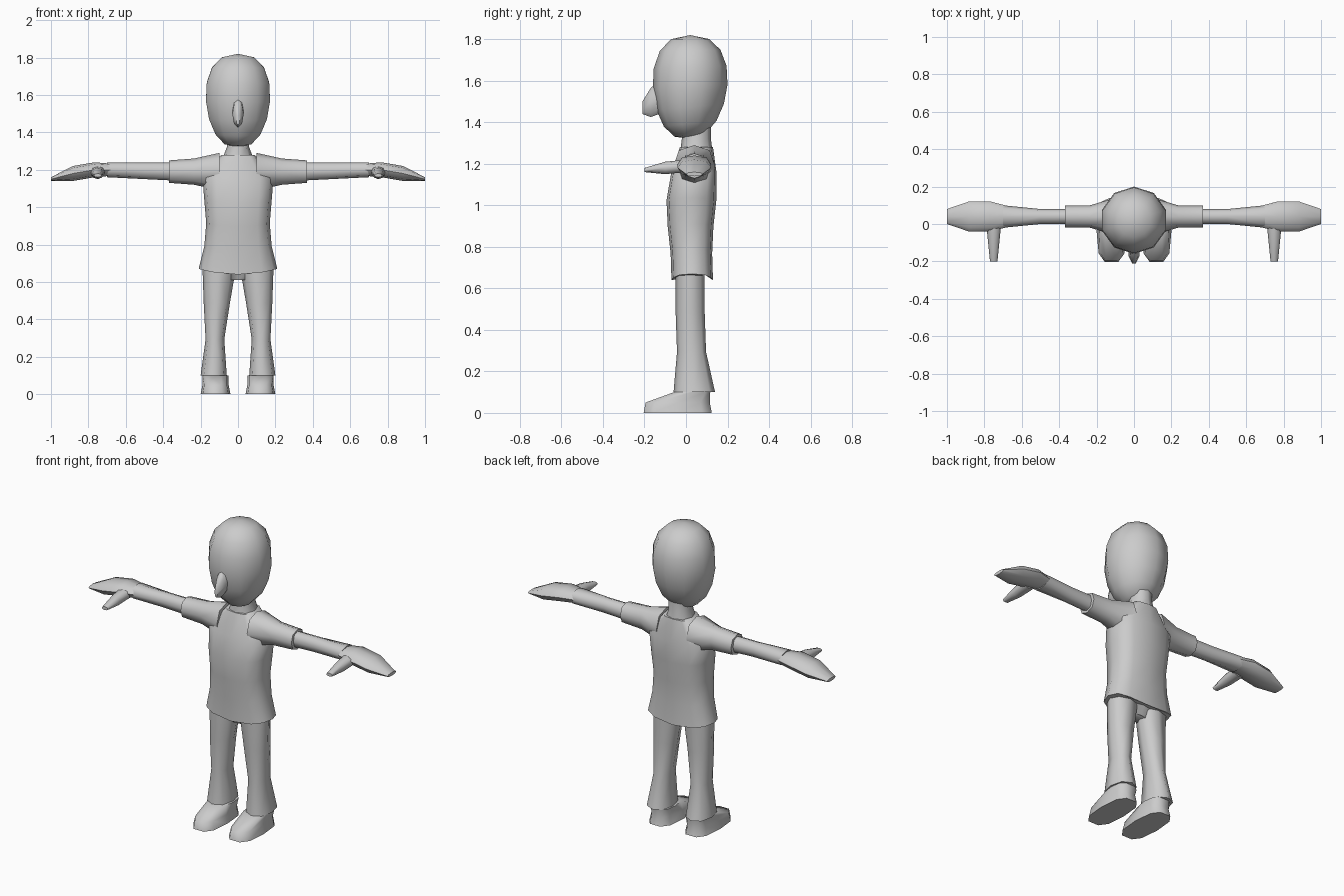
import bpy
import bmesh
from math import cos, sin, pi, copysign

if "Cube" in bpy.data.objects:
    bpy.data.objects.remove(bpy.data.objects["Cube"], do_unlink=True)

grey = bpy.data.materials.new("plain grey")
grey.use_nodes = True
colour = (.6, .6, .6, 1)
grey.diffuse_color = colour
grey.node_tree.nodes["Principled BSDF"].inputs["Base Color"].default_value = colour


def finish(name, bm, mirror=False):
    """Turn the bmesh into a smooth shaded object, mirrored across x if asked."""
    bmesh.ops.recalc_face_normals(bm, faces=bm.faces)
    mesh = bpy.data.meshes.new(name)
    bm.to_mesh(mesh)
    bm.free()
    mesh.materials.append(grey)
    obj = bpy.data.objects.new(name, mesh)
    bpy.context.collection.objects.link(obj)
    bpy.ops.object.select_all(action="DESELECT")
    obj.select_set(True)
    bpy.context.view_layer.objects.active = obj
    bpy.ops.object.shade_smooth_by_angle(angle=pi / 3)
    if mirror:
        obj.modifiers.new("mirror", "MIRROR")


def sample(track, t):
    """Read a single value, or a row of evenly spaced values, at t."""
    if not isinstance(track, tuple):
        return track
    place = t * (len(track) - 1)
    index = min(int(place), len(track) - 2)
    return track[index] + (track[index + 1] - track[index]) * (place - index)


def rounded(value, power):
    return copysign(abs(value) ** power, value)


def tube(name, axis, start, end, centre, radius, sides=8, power=.85, bow=0, mirror=False):
    """Skin rounded sections along an axis; centre and radius each hold two tracks."""
    tracks = centre + radius
    count = max(len(track) for track in tracks if isinstance(track, tuple))
    bm = bmesh.new()
    rings = []
    for step in range(count):
        t = step / (count - 1)
        a, b, wide, deep = [sample(track, t) for track in tracks]
        ring = []
        for side in range(sides):
            angle = 2 * pi * side / sides
            u = rounded(cos(angle), power)
            v = rounded(sin(angle), power)
            along = start + (end - start) * t + bow * (1 - t) * u * u
            point = [a + wide * u, b + deep * v]
            point.insert("xyz".index(axis), along)
            ring.append(bm.verts.new(point))
        rings.append(ring)
    for low, high in zip(rings, rings[1:]):
        for side in range(sides):
            bm.faces.new((low[side - 1], low[side], high[side], high[side - 1]))
    bm.faces.new(rings[0])
    bm.faces.new(rings[-1])
    finish(name, bm, mirror)


def egg_head(name, width, depth, height, middle_y, middle_z):
    """Shape a ball into a head that is boxy, wider on top and low at the chin."""
    bm = bmesh.new()
    bmesh.ops.create_uvsphere(bm, u_segments=10, v_segments=8, radius=1)
    for vert in bm.verts:
        x, y, up = vert.co
        reach = max((x * x + y * y) ** .5, .01)
        swell = reach ** -.2 * (1 + up / 10)
        chin = y * (1 - up) / 90
        vert.co = (x * width * swell, middle_y + y * depth * swell,
                   middle_z + up * height + chin)
    finish(name, bm)


# Head, nose and neck
egg_head("head", width=.18, depth=.18, height=.25, middle_y=.02, middle_z=1.57)
tube("nose", "y", -.21, -.13, centre=(0, (1.47, 1.52)),
     radius=((.01, .03, .03), (.03, .07, .08)), power=1)
tube("neck", "z", 1.24, 1.4, centre=(0, .05),
     radius=((.09, .06, .06), (.08, .07, .07)))

# Shirt body with a flared hem that rises at the sides
tube("shirt", "z", .64, 1.28, centre=(0, (.03, .02, .05)),
     radius=((.21, .18, .17, .18, .19, .09), (.1, .1, .11, .12, .11, .08)),
     sides=12, power=.7, bow=.03)
tube("sleeves", "x", .1, .37, centre=(.04, 1.19),
     radius=((.1, .06, .06), (.1, .07, .06)), mirror=True)

# Bare arms, flat mitten hands and forward thumbs
tube("arms", "x", .3, .7, centre=(.04, (1.19, 1.2)),
     radius=((.04, .04, .06), (.05, .04)), mirror=True)
tube("hands", "x", .65, 1, centre=(.04, (1.2, 1.2, 1.18, 1.15)),
     radius=((.05, .08, .08, .04), (.03, .04, .04, .01)), mirror=True)
tube("thumbs", "y", -.2, 0, centre=(.75, (1.17, 1.19)),
     radius=((.02, .03, .04), (.01, .03, .03)), mirror=True)

# Trousers: a short seat and two flared legs
tube("trouser_seat", "z", .61, .7, centre=(0, .02),
     radius=((.09, .18), (.04, .08)))
tube("trouser_legs", "z", .1, .68, centre=((.13, .12, .1), (.04, .02, .02)),
     radius=((.07, .05, .07, .09), (.1, .07, .07, .07)), mirror=True)

# Shoes with a low toe and flat sole
tube("shoes", "z", 0, .1, centre=(.12, (-.04, -.04, .03)),
     radius=((.08, .07, .07), (.17, .16, .09)), sides=10, power=.7, mirror=True)
